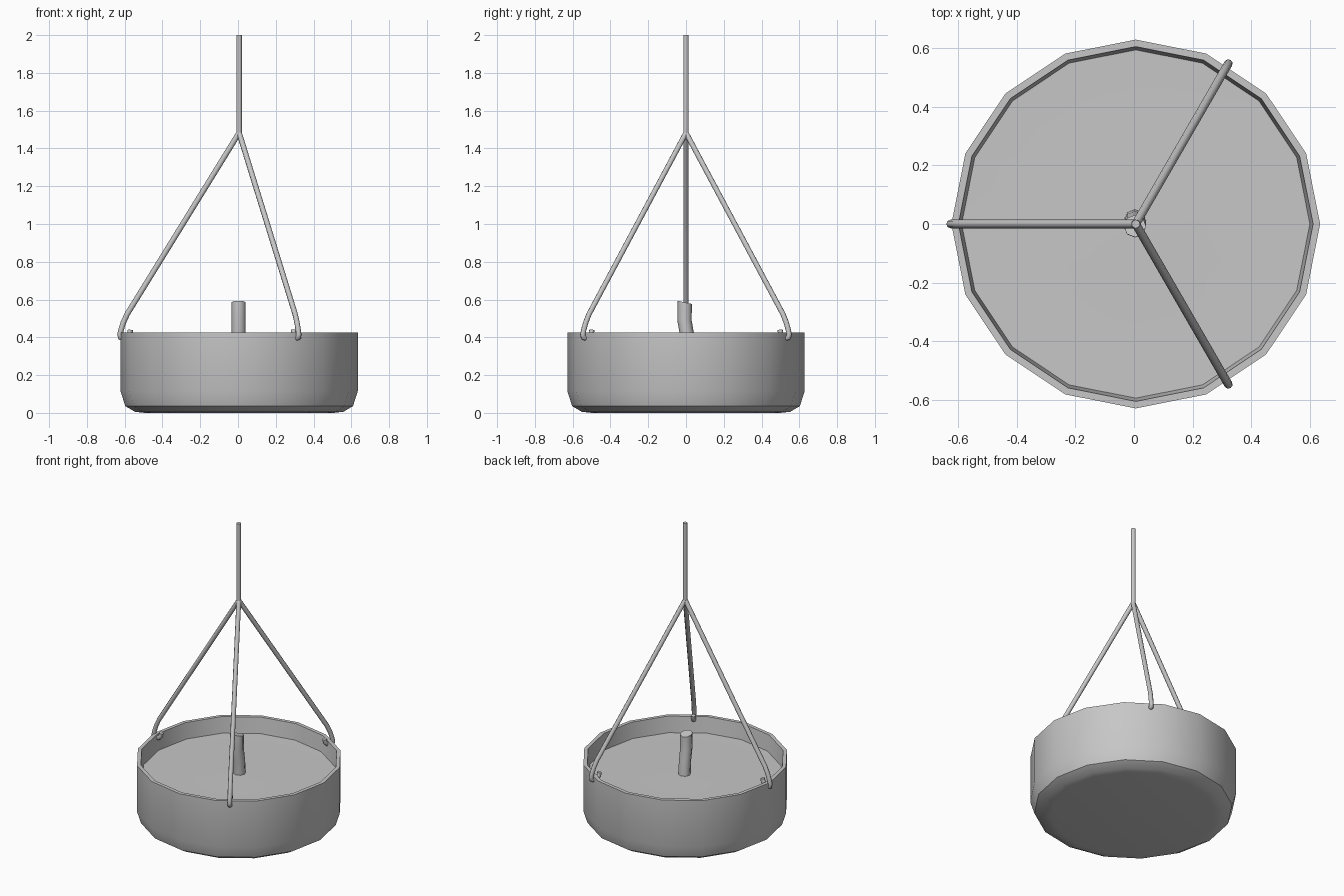
import bpy, bmesh, math
from mathutils import Vector, Matrix

if "Cube" in bpy.data.objects:
    bpy.data.objects.remove(bpy.data.objects["Cube"])

grey = bpy.data.materials.new("plain grey")
grey.diffuse_color = (0.57, 0.57, 0.57, 1)
grey.use_nodes = True
grey.node_tree.nodes["Principled BSDF"].inputs["Base Color"].default_value = grey.diffuse_color
CX = 0.006  # bowl and rod centre


def finish(name, bm, angle=35):
    bmesh.ops.recalc_face_normals(bm, faces=bm.faces)
    me = bpy.data.meshes.new(name)
    bm.to_mesh(me)
    bm.free()
    me.materials.append(grey)
    ob = bpy.data.objects.new(name, me)
    bpy.context.collection.objects.link(ob)
    bpy.ops.object.select_all(action='DESELECT')
    ob.select_set(True)
    bpy.context.view_layer.objects.active = ob
    bpy.ops.object.shade_smooth_by_angle(angle=math.radians(angle))
    return ob


def skin(bm, rings, cap_start=True, cap_end=True):
    """Bridge successive rings of points into a tube."""
    vs = [[bm.verts.new(p) for p in r] for r in rings]
    n = len(rings[0])
    for a, b in zip(vs, vs[1:]):
        for i in range(n):
            j = (i + 1) % n
            bm.faces.new((a[i], a[j], b[j], b[i]))
    if cap_start:
        bm.faces.new(vs[0][::-1])
    if cap_end:
        bm.faces.new(vs[-1])


def ring(r, z, n=16, cx=CX):
    return [Vector((cx + r * math.cos(math.tau * i / n),
                    r * math.sin(math.tau * i / n), z)) for i in range(n)]


def rod_rings(path, radius, n=8):
    """Rings along a path lying in the xz plane."""
    pts = [Vector((x, 0, z)) for x, z in path]
    out = []
    for k, p in enumerate(pts):
        t = (pts[min(k + 1, len(pts) - 1)] - pts[max(k - 1, 0)]).normalized()
        side = Vector((0, 1, 0))
        up = t.cross(side)
        out.append([p + radius * (math.cos(math.tau * i / n) * side
                                  + math.sin(math.tau * i / n) * up)
                    for i in range(n)])
    return out


# Bowl with creased foot and thin rim; its inside wall turns into the wax surface
bm = bmesh.new()
skin(bm, [ring(r, z) for r, z in ((0.5, 0), (0.552, 0.006), (0.603, 0.036), (0.628, 0.115),
                                  (0.628, 0.425), (0.604, 0.425), (0.593, 0.319),
                                  (0.4, 0.318), (0.2, 0.319), (0.04, 0.321))])
bowl = finish("wax_filled_bowl", bm)
for e in bowl.data.edges:
    zs = [bowl.data.vertices[v].co.z for v in e.vertices]
    if all(abs(z - 0.036) < 1e-4 for z in zs):
        e.use_edge_sharp = True

# Bent wick with a slanted tip
bm = bmesh.new()
rings = []
for y, z, slant in ((0.012, 0.31, 0), (0.006, 0.41, 0), (-0.008, 0.49, 0), (-0.007, 0.585, -0.22)):
    pts = ring(0.038, z, 8, 0.003)
    for p in pts:
        p.z += slant * p.y
        p.y += y
    rings.append(pts)
skin(bm, rings)
finish("wick", bm, 55)

# Central hanging rod
bm = bmesh.new()
skin(bm, [ring(0.0145, z, 8) for z in (1.46, 2.0)])
finish("hanging_rod", bm, 60)

# Three support rods hooked through the bowl wall
hook = [(0.003, 1.478), (0.3, 0.997), (0.592, 0.524), (0.613, 0.478), (0.625, 0.44),
        (0.631, 0.415), (0.628, 0.399), (0.612, 0.395), (0.592, 0.404), (0.579, 0.417),
        (0.575, 0.44)]
for i, a in enumerate((60, 180, 300)):
    bm = bmesh.new()
    skin(bm, rod_rings(hook, 0.0145))
    bmesh.ops.transform(bm, verts=bm.verts,
                        matrix=Matrix.Translation((CX, 0, 0)) @ Matrix.Rotation(math.radians(a), 4, 'Z'))
    finish("support_rod_%d" % (i + 1), bm, 60)
